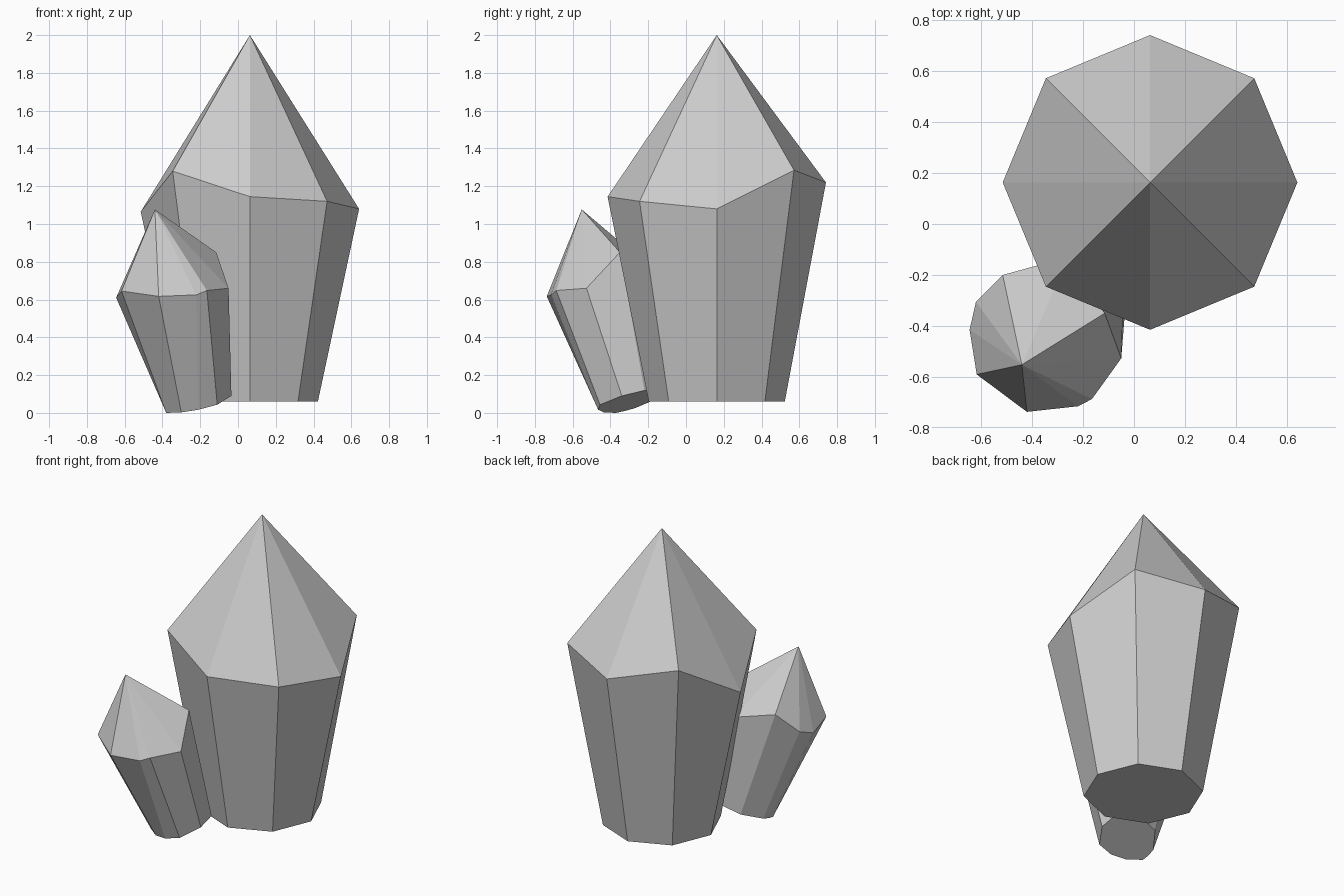
import bpy, bmesh
from math import cos, sin, pi

if "Cube" in bpy.data.objects:
    bpy.data.objects.remove(bpy.data.objects["Cube"])


def crystal(name, base, rim, tip):
    """Flat-faced crystal: flat base ring, flared sides, zigzag rim, pointed top."""
    bm = bmesh.new()
    low = [bm.verts.new(p) for p in base]
    high = [bm.verts.new(p) for p in rim]
    apex = bm.verts.new(tip)
    n = len(low)
    bm.faces.new(low)
    for i in range(n):
        j = (i + 1) % n
        bm.faces.new((low[i], low[j], high[j], high[i]))
        bm.faces.new((high[i], high[j], apex))
    bmesh.ops.recalc_face_normals(bm, faces=bm.faces)
    mesh = bpy.data.meshes.new(name)
    bm.to_mesh(mesh)
    bm.free()
    obj = bpy.data.objects.new(name, mesh)
    bpy.context.collection.objects.link(obj)
    return obj


# Large upright crystal: regular octagon with an uneven rim height
CX, CY = 0.063, 0.163
rim_heights = [1.08, 1.285, 1.22, 1.32, 1.065, 1.28, 1.145, 1.12]


def corner(i, r, z):
    a = i * pi / 4
    return (CX + r * cos(a), CY + r * sin(a), z)


crystal("large_crystal",
        [corner(i, 0.36, 0.06) for i in range(8)],
        [corner(i, 0.578, z) for i, z in enumerate(rim_heights)],
        (CX, CY, 2.0))

# Small leaning crystal: irregular rings, base plane square to its tilt
small_base_xy = [(-0.30, -0.435), (-0.38, -0.37), (-0.384, -0.32), (-0.378, -0.27),
                 (-0.294, -0.152), (-0.15, -0.13), (-0.04, -0.22), (-0.035, -0.34),
                 (-0.11, -0.455), (-0.21, -0.465)]
small_base = [(x, y, max(0.0, 0.09 + 0.24 * (x + 0.035) + 0.25 * (y + 0.34)))
              for x, y in small_base_xy]
small_rim = [(-0.42, -0.737, 0.617), (-0.617, -0.59, 0.645), (-0.645, -0.415, 0.61),
             (-0.62, -0.305, 0.653), (-0.515, -0.20, 0.778), (-0.26, -0.13, 0.72),
             (-0.115, -0.35, 0.85), (-0.05, -0.527, 0.66), (-0.165, -0.687, 0.648),
             (-0.22, -0.715, 0.625)]
crystal("small_crystal", small_base, small_rim, (-0.44, -0.552, 1.077))
